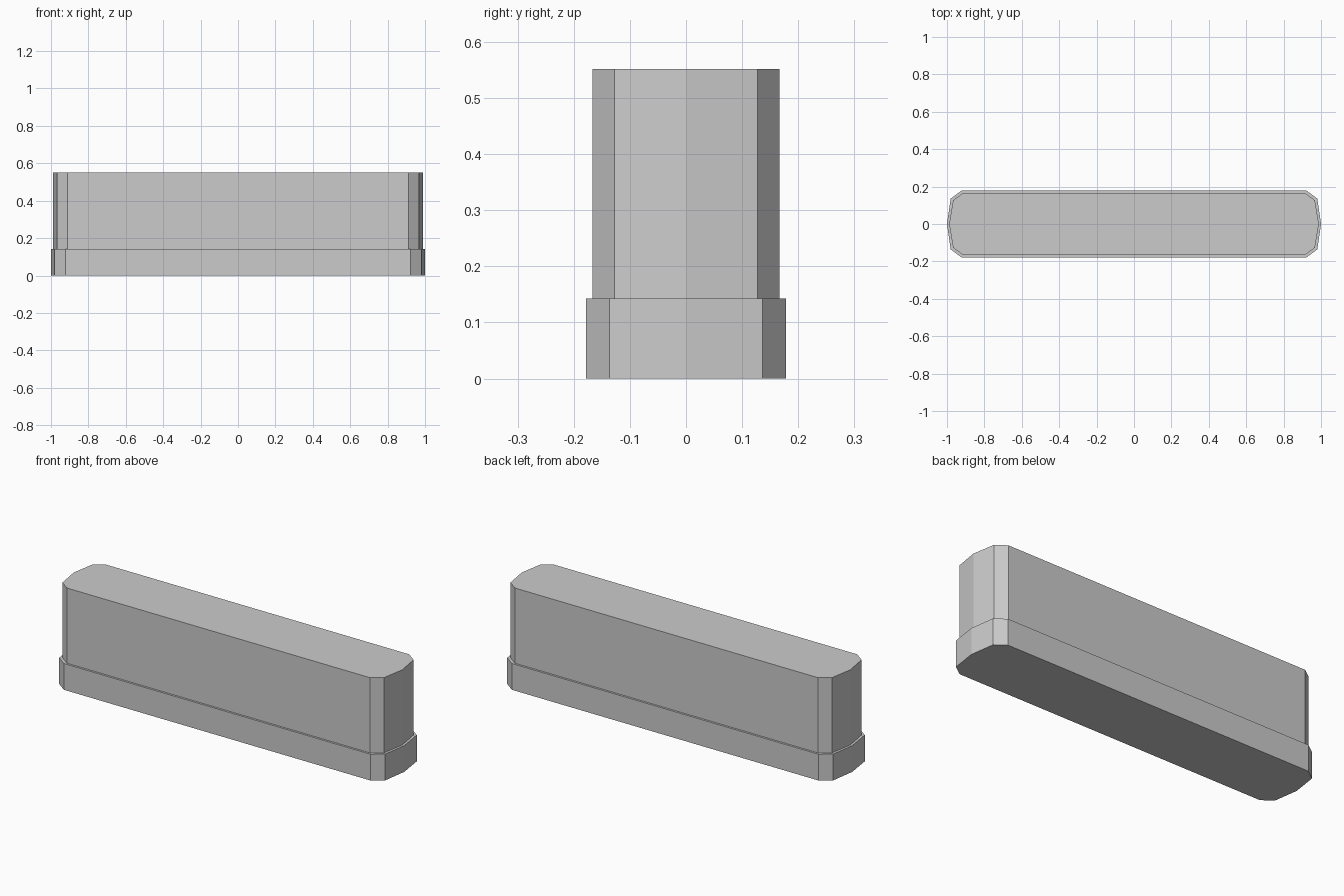
import bpy, bmesh

if "Cube" in bpy.data.objects:
    bpy.data.objects.remove(bpy.data.objects["Cube"])


def ring(bm, quarter, z):
    """Mirror a quarter outline (side tip, corner start, corner end) into a full 10-sided ring."""
    tip, a, b = quarter
    right = [(a[0], -a[1]), tip, a, b]
    pts = [(b[0], -b[1])] + right
    pts += [(-x, -y) for x, y in pts]
    return [bm.verts.new((x, y, z)) for x, y in pts]


base = [(1.0, 0), (0.98, 0.136), (0.923, 0.178)]
body = [(0.988, 0), (0.967, 0.127), (0.912, 0.167)]

# Stepped block: wide plinth, flat ledge, slightly narrower upper body
bm = bmesh.new()
rings = [ring(bm, q, z) for q, z in
         ((base, 0), (base, 0.143), (body, 0.143), (body, 0.552))]
for lo, hi in zip(rings, rings[1:]):
    n = len(lo)
    for i in range(n):
        j = (i + 1) % n
        bm.faces.new((lo[i], lo[j], hi[j], hi[i]))

# Bottom and top caps
bm.faces.new(rings[0][::-1])
bm.faces.new(rings[-1])
bmesh.ops.recalc_face_normals(bm, faces=bm.faces[:])

mesh = bpy.data.meshes.new("stepped_block")
bm.to_mesh(mesh)
bm.free()
bpy.context.collection.objects.link(bpy.data.objects.new("stepped_block", mesh))
